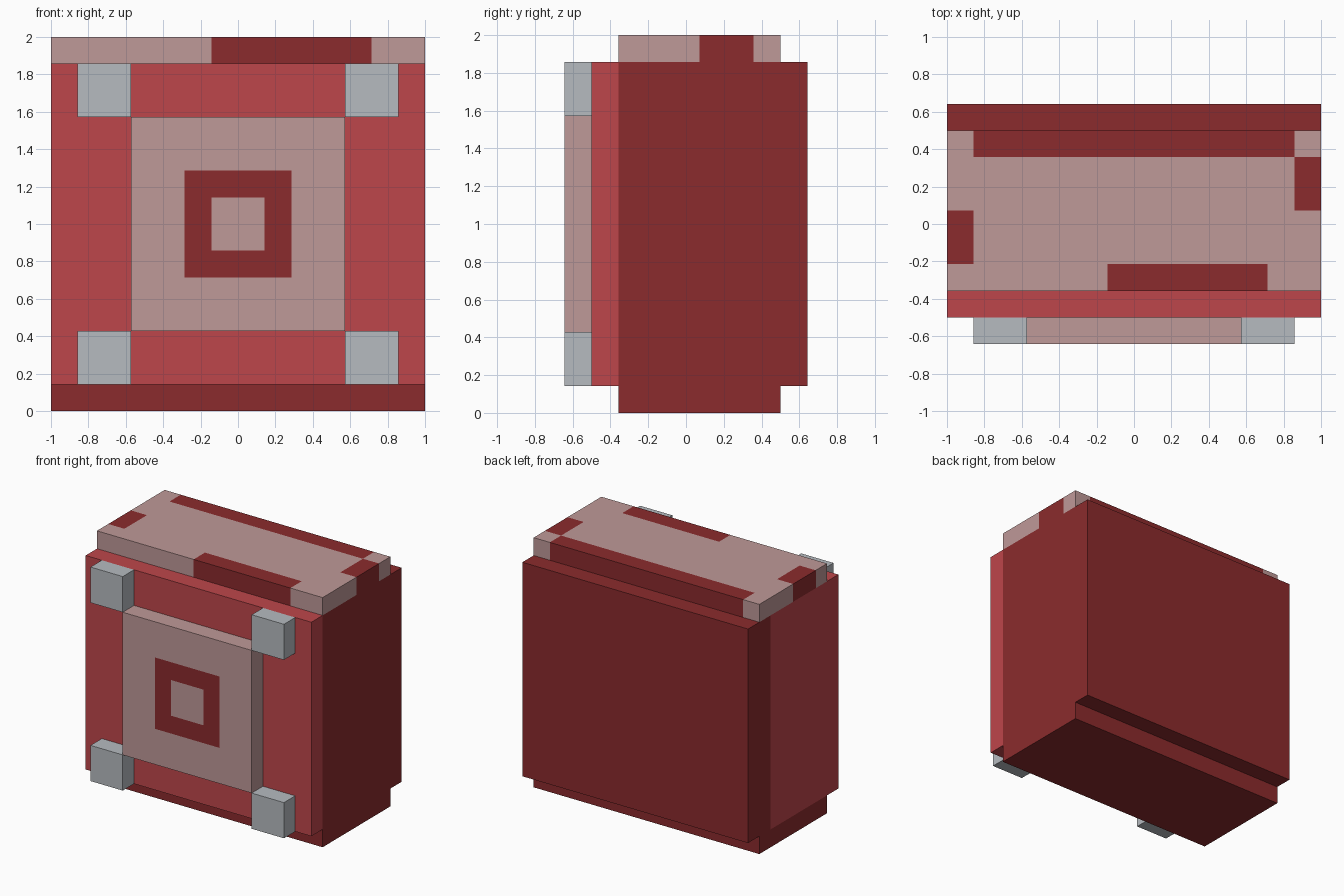
import bpy
import bmesh
from mathutils import Vector

UNIT = 1 / 7  # the model sits on a regular block grid

if "Cube" in bpy.data.objects:
    bpy.data.objects.remove(bpy.data.objects["Cube"], do_unlink=True)


def make_material(name, rgb):
    mat = bpy.data.materials.new(name)
    mat.use_nodes = True
    colour = (*rgb, 1)
    mat.diffuse_color = colour
    for node in mat.node_tree.nodes:
        if node.type == "BSDF_PRINCIPLED":
            node.inputs["Base Color"].default_value = colour
    return mat


dark_red = make_material("dark red", (0.258, 0.024, 0.026))
light_red = make_material("light red", (0.515, 0.061, 0.070))
pink = make_material("dusty pink", (0.521, 0.319, 0.314))
grey = make_material("pale grey", (0.468, 0.497, 0.527))


def block(name, low, high, mats, cuts=(), rule=None):
    """Box between two grid corners; cuts are (axis, position) pairs,
    rule(centre, normal) is true where the second material goes."""
    low, high = Vector(low), Vector(high)
    bm = bmesh.new()
    bmesh.ops.create_cube(bm, size=1)
    bmesh.ops.scale(bm, vec=high - low, verts=bm.verts)
    bmesh.ops.translate(bm, vec=(low + high) / 2, verts=bm.verts)
    for axis, position in cuts:
        direction = Vector((0, 0, 0))
        direction[axis] = 1
        bmesh.ops.bisect_plane(bm, geom=bm.verts[:] + bm.edges[:] + bm.faces[:],
                               plane_co=direction * position, plane_no=direction)
    bm.normal_update()
    if rule:
        for face in bm.faces:
            face.material_index = int(rule(face.calc_center_median(), face.normal))
    bmesh.ops.scale(bm, vec=(UNIT, UNIT, UNIT), verts=bm.verts)
    mesh = bpy.data.meshes.new(name)
    bm.to_mesh(mesh)
    bm.free()
    for mat in mats:
        mesh.materials.append(mat)
    obj = bpy.data.objects.new(name, mesh)
    bpy.context.scene.collection.objects.link(obj)
    return obj


# Main body, with a lighter patch on its -x side
block("body", (-7, -2.5, 0), (7, 3.5, 13), [dark_red, light_red],
      [(1, 2.5), (2, 1)],
      lambda c, n: n.x < -0.5 and c.y < 2.5 and c.z > 1)

# Back and front slabs
block("back_slab", (-7, 3.5, 1), (7, 4.5, 13), [dark_red])
block("front_slab", (-7, -3.5, 1), (7, -2.5, 13), [light_red])

# Top layer with dark patches wrapping over its edges: x range, y range
patches = [((-6, 6), (2.5, 3.5)), ((6, 7), (0.5, 2.5)),
           ((-7, -6), (-1.5, 0.5)), ((-1, 5), (-2.5, -1.5))]


def on_patch(c, n):
    return any(x0 <= c.x <= x1 and y0 <= c.y <= y1
               for (x0, x1), (y0, y1) in patches)


top_cuts = [(0, x) for x in (-6, -1, 5, 6)] + [(1, y) for y in (-1.5, 0.5, 2.5)]
block("top_layer", (-7, -2.5, 13), (7, 3.5, 14), [pink, dark_red],
      top_cuts, on_patch)

# Raised front panel with a square ring
ring_cuts = [(axis, mid + d) for axis, mid in ((0, 0), (2, 7)) for d in (-2, -1, 1, 2)]
block("front_panel", (-4, -4.5, 3), (4, -3.5, 11), [pink, dark_red], ring_cuts,
      lambda c, n: n.y < -0.5 and 1 < max(abs(c.x), abs(c.z - 7)) < 2)

# Four corner studs
for side, x in (("right", -6), ("left", 4)):
    for level, z in (("lower", 1), ("upper", 11)):
        block(f"{level}_{side}_stud", (x, -4.5, z), (x + 2, -3.5, z + 2), [grey])
